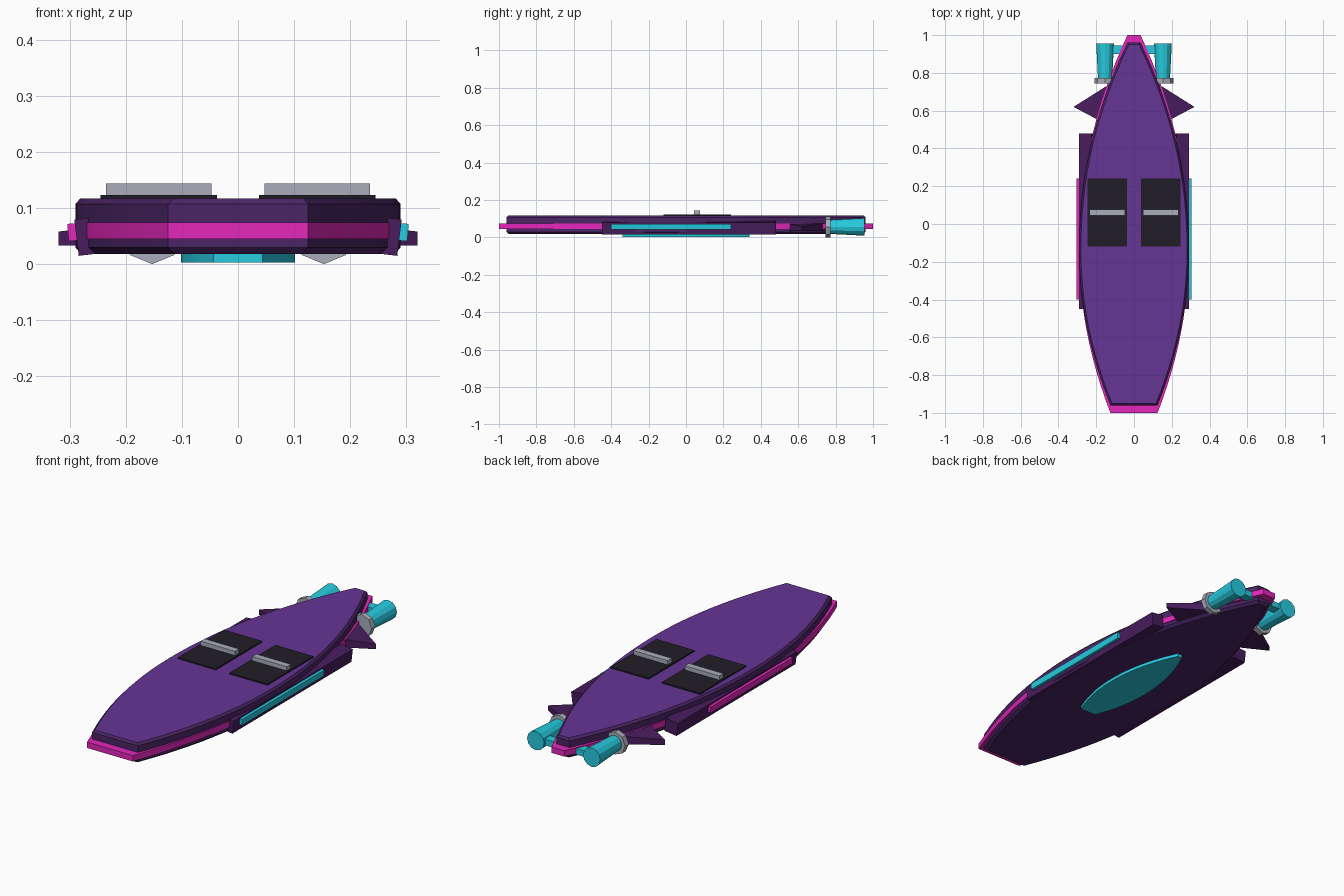
import bpy, bmesh
from math import radians, pi
from mathutils import Matrix

if "Cube" in bpy.data.objects:
    bpy.data.objects.remove(bpy.data.objects["Cube"])


def material(name, r, g, b):
    m = bpy.data.materials.new(name)
    m.diffuse_color = (r, g, b, 1)
    m.use_nodes = True
    m.node_tree.nodes["Principled BSDF"].inputs["Base Color"].default_value = m.diffuse_color
    return m


PURPLE = material("deck_purple", 0.13, 0.035, 0.30)
DARK = material("dark_purple", 0.07, 0.018, 0.13)
PLUM = material("plum", 0.065, 0.012, 0.11)
MAGENTA = material("magenta", 0.78, 0.02, 0.50)
CYAN = material("cyan", 0.02, 0.60, 0.74)
BLACK = material("black", 0.015, 0.012, 0.02)
GREY = material("grey", 0.40, 0.42, 0.50)


def finish(name, bm, *mats):
    bmesh.ops.recalc_face_normals(bm, faces=bm.faces)
    me = bpy.data.meshes.new(name)
    bm.to_mesh(me)
    bm.free()
    for m in mats:
        me.materials.append(m)
    ob = bpy.data.objects.new(name, me)
    bpy.context.collection.objects.link(ob)
    return ob


def half_width(y):
    # board outline: blunt nose at y=-1, narrow tail at y=1
    if y < -0.15:
        return 0.125 + 0.165 * (1 - ((-0.15 - y) / 0.85) ** 2)
    return 0.035 + 0.255 * (1 - ((y + 0.15) / 1.15) ** 2.1)


def outline(sx, sy, inset=0.0, n=28):
    ys = [-1 + 2 * i / n for i in range(n + 1)]
    right = [(half_width(y) * sx - inset, y * (sy - inset)) for y in ys]
    return right + [(-x, y) for x, y in reversed(right)]


def loft(name, rings, *mats):
    # rings: (z, outline) from bottom to top; the top face takes the last material
    bm = bmesh.new()
    loops = [[bm.verts.new((x, y, z)) for x, y in pts] for z, pts in rings]
    n = len(loops[0])
    for a, b in zip(loops, loops[1:]):
        for i in range(n):
            j = (i + 1) % n
            bm.faces.new((a[i], a[j], b[j], b[i]))
    bm.faces.new(loops[0][::-1])
    bm.faces.new(loops[-1]).material_index = len(mats) - 1
    ob = finish(name, bm, *mats)
    bpy.ops.object.select_all(action='DESELECT')
    ob.select_set(True)
    bpy.context.view_layer.objects.active = ob
    bpy.ops.object.shade_smooth_by_angle(angle=radians(25))
    return ob


def box(name, centre, size, mat, tilt=0.0):
    bm = bmesh.new()
    bmesh.ops.create_cube(bm, size=1)
    m = (Matrix.Translation(centre) @ Matrix.Rotation(tilt, 4, 'Y')
         @ Matrix.Diagonal((*size, 1)))
    bm.transform(m)
    return finish(name, bm, mat)


def tube(name, x, z, y0, y1, r0, r1, sides, mat):
    bm = bmesh.new()
    bmesh.ops.create_cone(bm, cap_ends=True, segments=sides, radius1=r0,
                          radius2=r1, depth=y1 - y0)
    bm.transform(Matrix.Translation((x, (y0 + y1) / 2, z))
                 @ Matrix.Rotation(-pi / 2, 4, 'X'))
    return finish(name, bm, mat)


# board body with chamfered edges, glowing rim and belly plate
loft("board_body", [(0.018, outline(1, 0.96, 0.012)), (0.03, outline(1, 0.96)),
                    (0.107, outline(1, 0.96)), (0.117, outline(1, 0.96, 0.009))],
     DARK, PURPLE)
loft("edge_rim", [(0.045, outline(1, 1)), (0.074, outline(1, 1))], MAGENTA)
loft("belly_plate", [(0.003, outline(0.35, 0.34)), (0.019, outline(0.35, 0.34))], CYAN)

for side, s, strip in (("left", -1, MAGENTA), ("right", 1, CYAN)):
    # foot pad and its grip bar
    box(side + "_foot_pad", (s * 0.141, 0.06, 0.12), (0.208, 0.36, 0.007), BLACK)
    box(side + "_grip_bar", (s * 0.141, 0.06, 0.133), (0.188, 0.032, 0.022), GREY)

    # side rail with light strip
    box(side + "_rail", (s * 0.255, 0.015, 0.051), (0.066, 0.93, 0.065), PLUM, s * radians(7))
    box(side + "_light_strip", (s * 0.294, -0.08, 0.057), (0.018, 0.64, 0.031), strip,
        s * radians(5))

    # wedge-shaped tail fin
    bm = bmesh.new()
    plan = [(0.15, 0.53, 0.078), (0.32, 0.62, 0.058), (0.09, 0.765, 0.078)]
    low = [bm.verts.new((s * x, y, 0.033)) for x, y, z in plan]
    top = [bm.verts.new((s * x, y, z)) for x, y, z in plan]
    bm.faces.new(low)
    bm.faces.new(top)
    for i in range(3):
        j = (i + 1) % 3
        bm.faces.new((low[i], low[j], top[j], top[i]))
    finish(side + "_fin", bm, PLUM)

    # thruster with intake ring
    tube(side + "_thruster", s * 0.153, 0.056, 0.76, 0.955, 0.037, 0.047, 12, CYAN)
    tube(side + "_intake_ring", s * 0.153, 0.056, 0.745, 0.773, 0.056, 0.056, 8, GREY)

# bar joining the thrusters
box("thruster_bar", (0, 0.922, 0.056), (0.26, 0.045, 0.03), CYAN)
